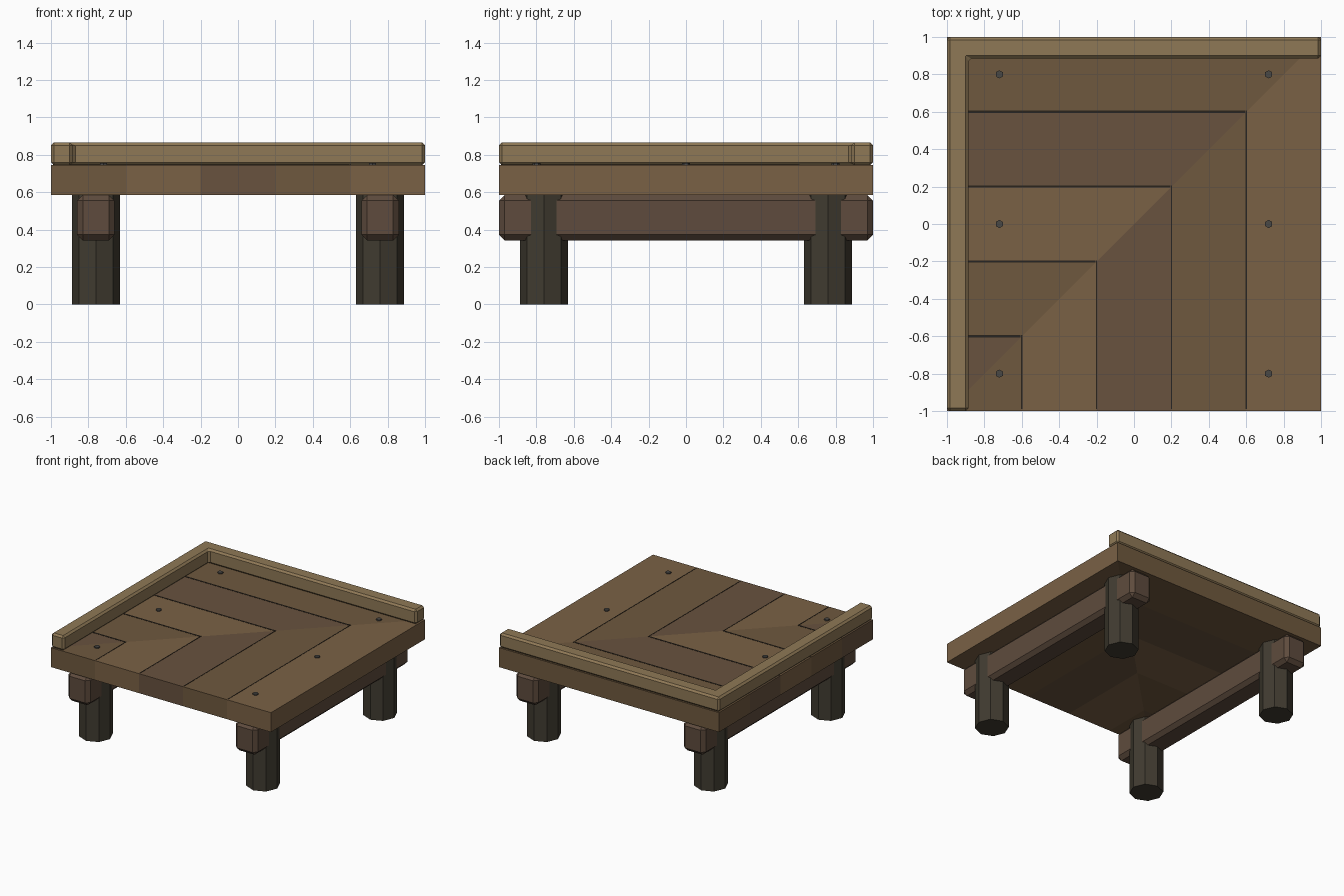
import bpy, bmesh
from math import pi

if "Cube" in bpy.data.objects:
    bpy.data.objects.remove(bpy.data.objects["Cube"])


def material(name, hexcol):
    srgb = [int(hexcol[i:i + 2], 16) / 255 for i in (0, 2, 4)]
    m = bpy.data.materials.new(name)
    m.diffuse_color = [((c + 0.055) / 1.055) ** 2.4 for c in srgb] + [1]
    m.use_nodes = True
    m.node_tree.nodes["Principled BSDF"].inputs["Base Color"].default_value = m.diffuse_color
    return m


LIGHT = material("light_plank", "7a6145")
MID = material("mid_plank", "6f593e")
DARK = material("dark_plank", "68523e")
RAIL = material("rail_wood", "8f7956")
BEAM = material("beam_wood", "5e4b3d")
LEG = material("leg_wood", "403b30")
SEAM = material("seam_shadow", "2a231c")
IRON = material("iron", "4a4845")


def prism(name, outline, z0, z1, mat, bevel=0):
    """Extrude an xy outline between two heights, with optional chamfer."""
    bm = bmesh.new()
    face = bm.faces.new([bm.verts.new((x, y, z0)) for x, y in outline])
    top = bmesh.ops.extrude_face_region(bm, geom=[face])["geom"]
    for v in top:
        if isinstance(v, bmesh.types.BMVert):
            v.co.z = z1
    bmesh.ops.recalc_face_normals(bm, faces=bm.faces)
    me = bpy.data.meshes.new(name)
    bm.to_mesh(me)
    bm.free()
    me.materials.append(mat)
    ob = bpy.data.objects.new(name, me)
    bpy.context.collection.objects.link(ob)
    if bevel:
        mod = ob.modifiers.new("chamfer", 'BEVEL')
        mod.width = bevel
        mod.segments = 1
    return ob


def rect(x0, x1, y0, y1):
    return [(x0, y0), (x1, y0), (x1, y1), (x0, y1)]


def cylinder(name, x, y, z0, z1, r, sides, mat):
    bpy.ops.mesh.primitive_cylinder_add(vertices=sides, radius=r, depth=z1 - z0,
                                        location=(x, y, (z0 + z1) / 2))
    ob = bpy.context.object
    ob.name = name
    ob.data.materials.append(mat)


# Deck planks, mitred along the diagonal
Z0, Z1 = 0.585, 0.745
cross_mats = [DARK, MID, LIGHT, DARK, MID]
long_mats = [MID, LIGHT, DARK, MID, LIGHT]
for i in range(5):
    a = -1 + 0.4 * i
    b = a + 0.4
    cross = [(-1, a), (a, a), (b, b), (-1, b)]
    if i == 0:
        cross = cross[1:]
    prism(f"cross_plank_{i + 1}", cross, Z0, Z1, cross_mats[i])
    long = [(y, x) for x, y in cross]
    prism(f"long_plank_{i + 1}", long, Z0, Z1, long_mats[i])

# Dark seams between planks
for i in range(4):
    s, w = -0.6 + 0.4 * i, 0.006
    prism(f"cross_seam_{i + 1}", rect(-0.99, s - w, s - w, s + w), Z1 - 0.01, Z1 + 0.002, SEAM)
    prism(f"long_seam_{i + 1}", rect(s - w / 2, s + w / 2, -0.99, s + w), Z1 - 0.01, Z1 + 0.002, SEAM)

# Corner rail along the left and back edges
e = 0.885
prism("corner_rail", [(-1, -1), (-e, -1), (-e, e), (1, e), (1, 1), (-1, 1)],
      0.745, 0.865, RAIL, 0.015)

# Beams, legs and bolts on both sides
for side, sx in (("left", -1), ("right", 1)):
    x = 0.76 * sx
    prism(f"{side}_beam", rect(x - 0.1, x + 0.1, -1, 1), 0.343, 0.585, BEAM, 0.03)
    for end, sy in (("front", -1), ("back", 1)):
        cylinder(f"{end}_{side}_leg", x, 0.76 * sy, 0, 0.59, 0.128, 8, LEG)
    for j, y in enumerate((-0.8, 0, 0.8)):
        cylinder(f"{side}_bolt_{j + 1}", 0.72 * sx, y, 0.73, 0.755, 0.022, 6, IRON)
